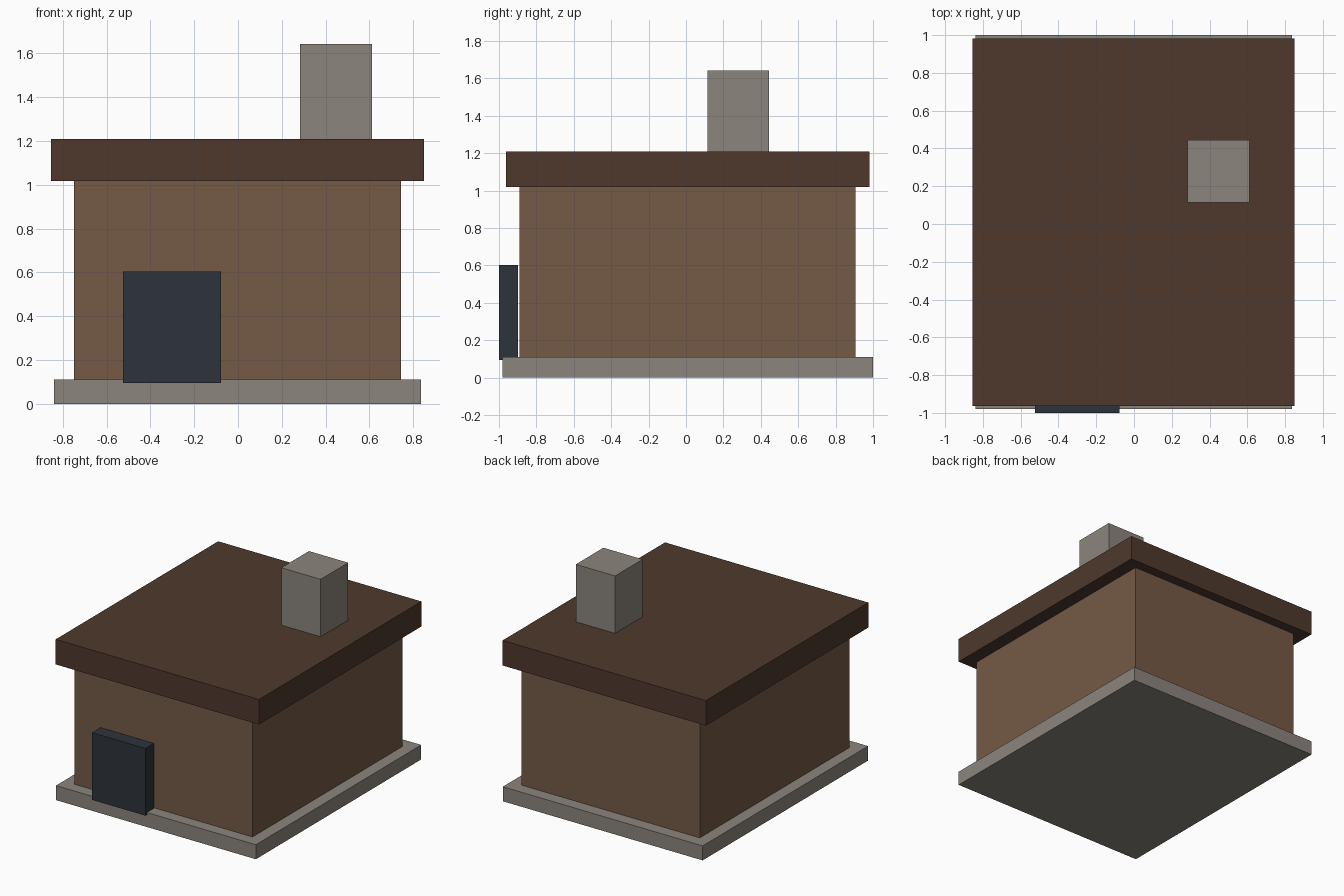
import bpy

# Remove the default cube
default = bpy.data.objects.get("Cube")
if default:
    bpy.data.objects.remove(default, do_unlink=True)


def material(name, rgb):
    """Flat material from 8-bit display colour, stored as linear values."""
    def linear(c):
        c /= 255
        return c / 12.92 if c <= 0.04045 else ((c + 0.055) / 1.055) ** 2.4
    colour = (*[linear(c) for c in rgb], 1.0)
    mat = bpy.data.materials.new(name)
    mat.use_nodes = True
    mat.diffuse_color = colour
    bsdf = mat.node_tree.nodes["Principled BSDF"]
    bsdf.inputs["Base Color"].default_value = colour
    bsdf.inputs["Roughness"].default_value = 0.9
    return mat


def box(name, x, y, z, mat):
    """Box spanning the given (low, high) range on each axis."""
    spans = (x, y, z)
    bpy.ops.mesh.primitive_cube_add(size=1)
    obj = bpy.context.object
    obj.name = name
    centre = [(a + b) / 2 for a, b in spans]
    size = [b - a for a, b in spans]
    for v in obj.data.vertices:
        v.co = [c + s * p for c, s, p in zip(centre, size, v.co)]
    obj.data.materials.append(mat)
    return obj


stone = material("grey stone", (139, 133, 125))
wall = material("brown wall", (117, 90, 70))
roof = material("dark brown roof", (78, 57, 44))
door = material("dark slate door", (45, 52, 59))

# Foundation slab and walls
box("foundation", (-0.84, 0.836), (-0.98, 1.0), (0, 0.11), stone)
box("walls", (-0.749, 0.745), (-0.89, 0.905), (0.11, 1.018), wall)

# Flat overhanging roof with chimney
box("roof", (-0.854, 0.85), (-0.963, 0.982), (1.018, 1.208), roof)
box("chimney", (0.283, 0.612), (0.115, 0.445), (1.208, 1.643), stone)

# Thick door slab standing just in front of the wall
box("front_door", (-0.525, -0.077), (-1.0, -0.898), (0.094, 0.603), door)
